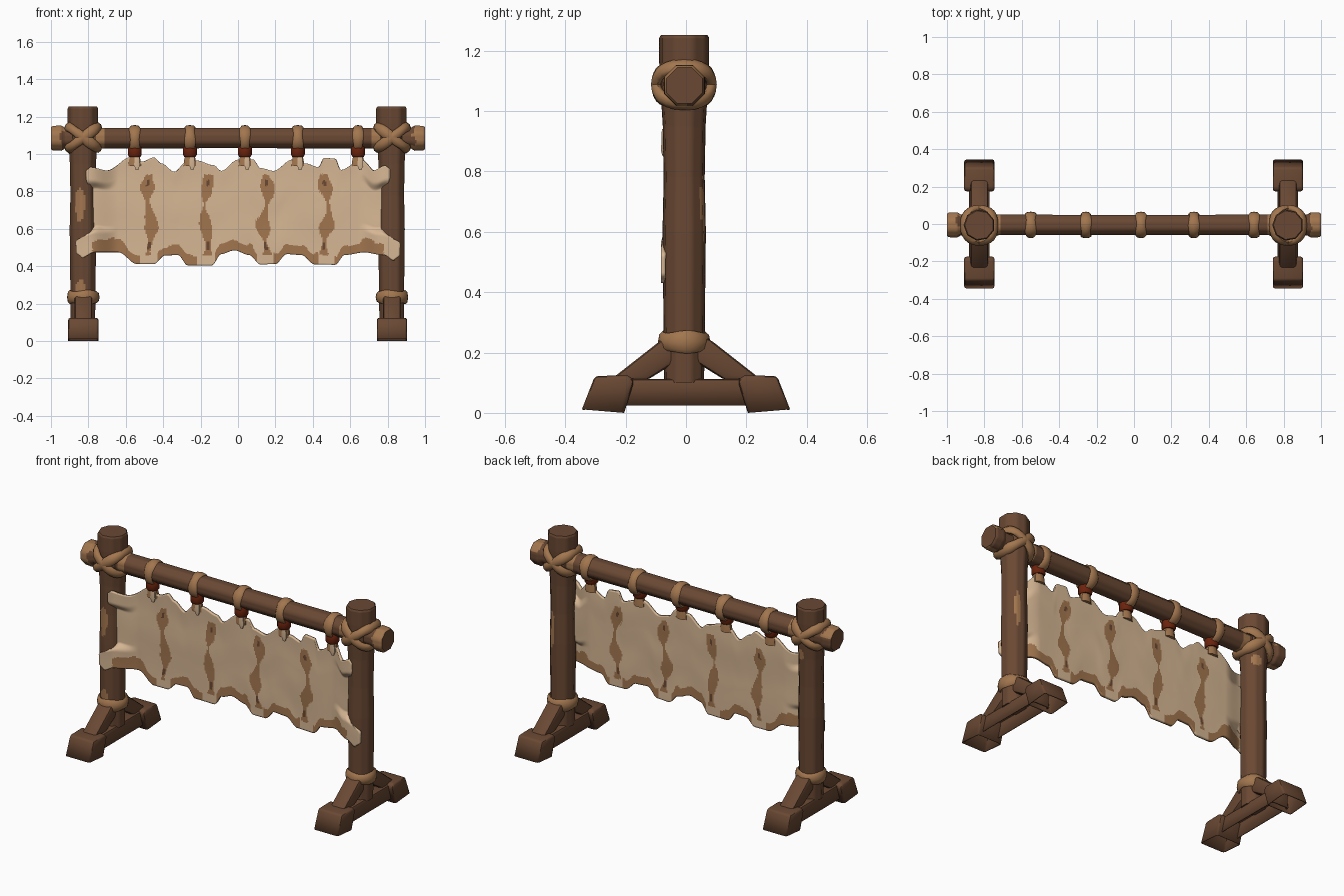
import bpy, bmesh, math
from mathutils import Vector, noise

if "Cube" in bpy.data.objects:
    bpy.data.objects.remove(bpy.data.objects["Cube"])


def material(name, rgb):
    m = bpy.data.materials.new(name)
    m.diffuse_color = (*rgb, 1)
    m.use_nodes = True
    m.node_tree.nodes["Principled BSDF"].inputs["Base Color"].default_value = m.diffuse_color
    return m


BROWN = material("dark wood", (0.142, 0.065, 0.033))
TAN = material("tan rope", (0.36, 0.18, 0.077))
CREAM = material("cream hide", (0.675, 0.472, 0.295))
RED = material("dark red cord", (0.15, 0.017, 0.004))

POST_Y, BAR_Z = -0.006, 1.085
X, Y, Z = Vector((1, 0, 0)), Vector((0, 1, 0)), Vector((0, 0, 1))


def interp(pts, t, soft=False):
    """Piecewise lookup, straight or eased."""
    if t <= pts[0][0]:
        return pts[0][1]
    for (a, va), (b, vb) in zip(pts, pts[1:]):
        if t <= b:
            f = (t - a) / (b - a)
            return va + (vb - va) * (f * f * (3 - 2 * f) if soft else f)
    return pts[-1][1]


def finish(name, bm, mats, angle=40, rule=None, fix=True):
    if fix:
        bmesh.ops.recalc_face_normals(bm, faces=bm.faces)
    bm.normal_update()
    if rule:
        for f in bm.faces:
            f.material_index = rule(f.calc_center_median(), f.normal)
    me = bpy.data.meshes.new(name)
    bm.to_mesh(me)
    bm.free()
    for m in mats:
        me.materials.append(m)
    ob = bpy.data.objects.new(name, me)
    bpy.context.collection.objects.link(ob)
    bpy.ops.object.select_all(action='DESELECT')
    ob.select_set(True)
    bpy.context.view_layer.objects.active = ob
    bpy.ops.object.shade_smooth_by_angle(angle=math.radians(angle))
    return ob


def skin(bm, rings, close=False):
    """Join rings of points into a tube."""
    rows = [[bm.verts.new(p) for p in r] for r in rings]
    n = len(rows[0])
    for a, b in zip(rows, rows[1:] + ([rows[0]] if close else [])):
        for i in range(n):
            j = (i + 1) % n
            bm.faces.new((a[i], a[j], b[j], b[i]))
    if not close:
        bm.faces.new(rows[0])
        bm.faces.new(rows[-1])


def pole(name, base, axis, u, v, profile, mats, sides=8, split=1, step=0.0, rule=None):
    """Many-sided pole along an axis; profile is (distance, radius)."""
    ts = [p[0] for p in profile]
    if step:
        n = int((ts[-1] - ts[0]) / step)
        ts = sorted(set(ts + [ts[0] + (ts[-1] - ts[0]) * i / n for i in range(n)]))
    rings = []
    for t in ts:
        ring = []
        for k in range(sides * split):
            a = 2 * math.pi * (k / split + 0.5) / sides
            fold = math.pi / sides * (2 * (k % split) / split - 1)
            r = interp(profile, t) * math.cos(math.pi / sides) / math.cos(fold)
            ring.append(base + axis * t + (u * math.cos(a) + v * math.sin(a)) * r)
        rings.append(ring)
    bm = bmesh.new()
    skin(bm, rings)
    return finish(name, bm, mats, 50, rule)


def loop(name, c, u, v, a, b, thick, width, mat, power=1.0, seg=24):
    """Rope or strap loop with an oval cross-section; low power hugs corners."""
    w = u.cross(v).normalized()
    bend = lambda q: math.copysign(abs(q) ** power, q)
    rings = []
    for k in range(seg):
        t = 2 * math.pi * k / seg
        d = u * math.cos(t) + v * math.sin(t)
        p = c + u * a * bend(math.cos(t)) + v * b * bend(math.sin(t))
        wob = 1 + 0.12 * math.sin(3 * t + c.x * 9)
        rings.append([p + d * thick * math.cos(s) + w * width * wob * math.sin(s)
                      for s in (2 * math.pi * i / 8 for i in range(8))])
    bm = bmesh.new()
    skin(bm, rings, True)
    return finish(name, bm, [mat], 60)


def slab(name, profile, cx, half, hollow=True, bevel=0.012):
    """YZ outline extruded across x, optionally hollow underneath."""
    bm = bmesh.new()
    sides = [[bm.verts.new((cx + s * half, y, z)) for y, z in profile] for s in (-1, 1)]
    bm.faces.new(sides[0])
    bm.faces.new(sides[1])
    for i in range(len(profile)):
        j = (i + 1) % len(profile)
        bm.faces.new((sides[0][i], sides[0][j], sides[1][j], sides[1][i]))
    bmesh.ops.recalc_face_normals(bm, faces=bm.faces)
    bm.normal_update()
    if hollow:
        bmesh.ops.delete(bm, geom=[f for f in bm.faces if f.normal.z < -0.9], context='FACES')
    bmesh.ops.bevel(bm, geom=[e for e in bm.edges if len(e.link_faces) == 2],
                    offset=bevel, segments=2, profile=0.5, affect='EDGES')
    ob = finish(name, bm, [BROWN], 40, fix=False)
    if hollow:
        mod = ob.modifiers.new("hollow", 'SOLIDIFY')
        mod.thickness, mod.offset = 0.005, -1


# worn patches on the posts: side, x, height, half width, half height
PATCHES = [(-1, -0.845, 0.73, 0.027, 0.085), (-1, -0.843, 0.29, 0.025, 0.04),
           (1, 0.85, 0.68, 0.015, 0.10), (1, -0.80, 0.97, 0.025, 0.035)]


def post_rule(p, n):
    wob = 1 + 0.4 * noise.noise(p * 20)
    return int(any((p.y - POST_Y) * d > 0 and ((p.x - x) / w) ** 2 + ((p.z - z) / h) ** 2 < wob
                   for d, x, z, w, h in PATCHES))


POST = [(0.1, 0.067), (0.25, 0.069), (0.6, 0.073), (0.78, 0.069), (0.95, 0.072),
        (1.06, 0.079), (1.16, 0.084), (1.243, 0.084), (1.253, 0.078)]

for cx, side in ((-0.827, "left"), (0.823, "right")):
    pole(side + "_post", Vector((cx, POST_Y, 0)), Z, X, Y, POST, [BROWN, TAN], 9, 4, 0.012, post_rule)
    # foot: rail, two end blocks, two braces
    slab(side + "_foot_rail", [(-0.22, 0.025), (0.22, 0.025), (0.22, 0.112), (-0.22, 0.112)], cx, 0.055)
    for d, end in ((-1, "front"), (1, "back")):
        slab(f"{side}_{end}_foot_block",
             [(d * y, z) for y, z in ((0.345, 0.012), (0.205, 0.0), (0.172, 0.105), (0.19, 0.125), (0.302, 0.122))],
             cx, 0.081)
        slab(f"{side}_{end}_brace",
             [(d * y, z) for y, z in ((0.03, 0.26), (0.08, 0.243), (0.25, 0.11), (0.13, 0.108), (0.03, 0.17))],
             cx, 0.047, False, 0.015)
    # rope band above the foot and crossed lashing at the bar
    loop(side + "_post_band", Vector((cx, POST_Y, 0.235)), X, Y, 0.072, 0.072, 0.015, 0.034, TAN)
    for k in (-1, 1):
        loop(f"{side}_lashing_{'down' if k < 0 else 'up'}", Vector((cx, -0.007, BAR_Z + 0.003)),
             Vector((0.8, 0, 0.6 * k)), Y, 0.1, 0.091, 0.018, 0.027, TAN, 0.8)


# crossbar with thick ends, patchy tan wrapping on the ends and beside the posts
def bar_rule(p, n):
    ax, wob = abs(p.x), noise.noise(p * 15)
    end = 0.945 + 0.04 * wob
    return int(abs(n.x) < 0.8 and (0.72 < ax < 0.76 or (ax > end and (p.y < 0.01 or p.z > BAR_Z + 0.03))))


BAR = [(-1.0, 0.064), (-0.99, 0.071), (-0.945, 0.073), (-0.925, 0.06), (0, 0.058),
       (0.925, 0.06), (0.945, 0.073), (0.99, 0.071), (1.0, 0.064)]
pole("crossbar", Vector((0, -0.005, BAR_Z)), X, Y, Z, BAR, [BROWN, TAN], 8, 3, 0.015, bar_rule)

# hanging straps: bar loop, red binding, flared tail and pale tip
for i, x in enumerate((-0.552, -0.257, 0.037, 0.32, 0.642)):
    loop(f"strap_loop_{i}", Vector((x, -0.005, BAR_Z - 0.005)), Y, Z, 0.06, 0.064, 0.011, 0.027, TAN)
    c = Vector((x, -0.02, 0))
    pole(f"strap_binding_{i}", c, Z, X, Y,
         [(0.985, 0.032), (0.997, 0.039), (1.035, 0.039), (1.047, 0.031)], [RED], 10)
    pole(f"strap_tail_{i}", c + Y * 0.003, Z, X, Y * 0.7,
         [(0.935, 0.036), (0.965, 0.034), (1.0, 0.026)], [TAN], 8)
    pole(f"strap_tip_{i}", c + Vector((0.012, -0.016, 0)), Z, X, Y * 0.5,
         [(0.915, 0.008), (0.94, 0.018), (0.985, 0.014)], [CREAM], 6)

# hide banner: ragged top and bottom edges, corners pulled over the posts
TOP = [(-0.8, 0.93), (-0.7, 0.912), (-0.57, 0.985), (-0.51, 0.96), (-0.45, 0.982),
       (-0.41, 0.95), (-0.34, 0.905), (-0.28, 0.955), (-0.22, 0.965), (-0.13, 0.94),
       (-0.09, 0.91), (0.0, 0.97), (0.08, 0.972), (0.12, 0.925), (0.19, 0.91),
       (0.29, 0.97), (0.36, 0.95), (0.43, 0.93), (0.46, 0.98), (0.52, 0.975),
       (0.55, 0.915), (0.66, 0.97), (0.73, 0.912), (0.8, 0.94)]
BOTTOM = [(-0.8, 0.445), (-0.75, 0.475), (-0.64, 0.475), (-0.54, 0.412), (-0.45, 0.412), (-0.39, 0.458),
          (-0.32, 0.46), (-0.27, 0.405), (-0.14, 0.405), (-0.09, 0.465), (-0.02, 0.485), (0.06, 0.46),
          (0.12, 0.41), (0.2, 0.412), (0.26, 0.465), (0.34, 0.46), (0.41, 0.41), (0.52, 0.408),
          (0.57, 0.46), (0.68, 0.475), (0.76, 0.46), (0.8, 0.43)]
EDGE = [(0, 0.835), (0.06, 0.866), (0.18, 0.868), (0.27, 0.80), (0.8, 0.80), (0.87, 0.812), (0.96, 0.812), (1, 0.79)]
PULL = [(0, 1), (0.23, 1), (0.32, 0), (0.76, 0), (0.86, 0.95), (1, 0.95)]
SEAMS = (-0.475, -0.17, 0.147, 0.472)


def hide_rule(p, n):
    wob = noise.noise(Vector((p.x * 14, 0, p.z * 14)))
    gap, s = min((abs(p.x - s - 0.012 * math.sin(p.z * 17 + s * 5)), s) for s in SEAMS)
    # slits along the seams
    if gap < 0.008 and (0.83 < p.z < 0.86 or 0.49 < p.z < 0.53):
        return 2
    # irregular seam stripes
    if 0.46 < p.z < 0.89 and gap < 0.023 + 0.012 * math.sin(p.z * 30 + 2) + 0.014 * wob:
        return 1
    # darker border along the lower edge, deeper near the posts
    low = p.z - interp(BOTTOM, p.x, True)
    deep = 0.07 if abs(p.x) > 0.66 else 0.055
    return int(abs(p.x) < 0.78 and low < deep + 0.03 * wob and min(abs(p.x - t) for t in SEAMS) > 0.045)


bm = bmesh.new()
NU, NV = 220, 72
grid = []
for i in range(NU + 1):
    u = -0.8 + 1.6 * i / NU
    lo, hi = interp(BOTTOM, u, True), interp(TOP, u, True)
    col = []
    for j in range(NV + 1):
        v = j / NV
        x = math.copysign(abs(u) + max(0, (abs(u) - 0.7) / 0.1) * (interp(EDGE, v, True) - 0.8), u)
        f = min(1, max(0, (abs(x) - 0.64) / 0.15))
        y = -0.018 - (0.02 + 0.036 * interp(PULL, v, True)) * f * f * (3 - 2 * f)
        y += 0.004 * noise.noise(Vector((x * 5, 0, v * 3)))
        col.append(bm.verts.new((x, y, lo + (hi - lo) * v)))
    grid.append(col)
for a, b in zip(grid, grid[1:]):
    for j in range(NV):
        bm.faces.new((a[j], b[j], b[j + 1], a[j + 1]))
hide = finish("hide_banner", bm, [CREAM, TAN, BROWN], 60, hide_rule)
mod = hide.modifiers.new("thickness", 'SOLIDIFY')
mod.thickness, mod.offset = 0.016, 0
